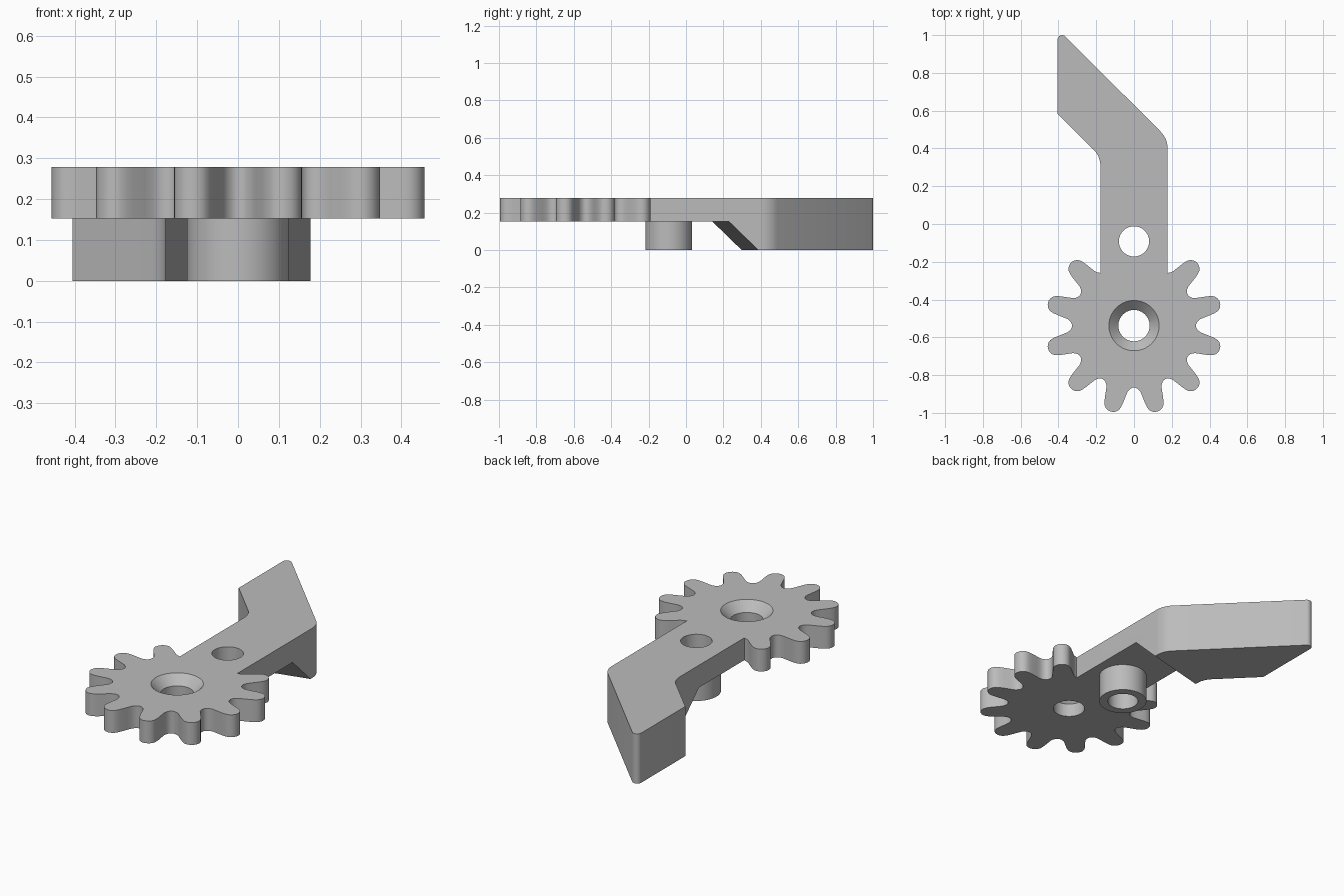
import bpy, bmesh
from math import radians, cos, sin, tan, pi
from mathutils import Vector, Matrix

cube = bpy.data.objects.get("Cube")
if cube:
    bpy.data.objects.remove(cube)

TOP, UNDER = 0.278, 0.153      # plate top and underside heights
GEAR_Y, PIN_Y = -0.538, -0.092
ARM_X = 0.178

grey = bpy.data.materials.new("plain grey")
grey.use_nodes = True
grey.diffuse_color = (0.5, 0.5, 0.5, 1)
grey.node_tree.nodes["Principled BSDF"].inputs["Base Color"].default_value = (0.5, 0.5, 0.5, 1)


def make_object(name, bm):
    bmesh.ops.recalc_face_normals(bm, faces=bm.faces)
    mesh = bpy.data.meshes.new(name)
    bm.to_mesh(mesh)
    bm.free()
    mesh.materials.append(grey)
    obj = bpy.data.objects.new(name, mesh)
    bpy.context.collection.objects.link(obj)
    return obj


def prism(name, outline, z0, z1):
    bm = bmesh.new()
    face = bm.faces.new([bm.verts.new((p[0], p[1], z0)) for p in outline])
    up = bmesh.ops.extrude_face_region(bm, geom=[face])["geom"]
    bmesh.ops.translate(bm, vec=(0, 0, z1 - z0),
                        verts=[v for v in up if isinstance(v, bmesh.types.BMVert)])
    return make_object(name, bm)


def cylinder(name, y, r0, r1, z0, z1):
    bm = bmesh.new()
    bmesh.ops.create_cone(bm, cap_ends=True, segments=64, radius1=r0, radius2=r1, depth=z1 - z0,
                          matrix=Matrix.Translation((0, y, (z0 + z1) / 2)))
    return make_object(name, bm)


def combine(target, tool, operation):
    mod = target.modifiers.new(operation.lower(), 'BOOLEAN')
    mod.operation, mod.solver, mod.object = operation, 'EXACT', tool
    bpy.context.view_layer.objects.active = target
    bpy.ops.object.modifier_apply(modifier=mod.name)
    bpy.data.objects.remove(tool)


def rounded(before, corner, after, radius, steps=8):
    """Points of an arc that rounds one corner of an outline."""
    c = Vector(corner)
    a, b = (Vector(before) - c).normalized(), (Vector(after) - c).normalized()
    half = a.angle(b) / 2
    centre = c + (a + b).normalized() * radius / sin(half)
    start, end = c + a * radius / tan(half) - centre, c + b * radius / tan(half) - centre
    sweep = start.angle_signed(end)
    points = []
    for i in range(steps + 1):
        t = -sweep * i / steps
        points.append(centre + Matrix.Rotation(t, 2) @ start)
    return points


# Gear teeth, clockwise, leaving out the two where the arm joins
half_tooth = [(0.317, 0.085), (0.320, 0.077), (0.327, 0.069), (0.337, 0.062), (0.35, 0.057),
              (0.375, 0.054), (0.41, 0.05), (0.43, 0.0465), (0.447, 0.041), (0.458, 0.033),
              (0.466, 0.022), (0.470, 0.011)]
tooth = half_tooth + [(0.471, 0)] + [(r, -w) for r, w in reversed(half_tooth[1:])]
outline = []
for k in range(10):
    turn = radians(45 - 30 * k)
    for r, w in tooth:
        outline.append(Vector((r * cos(turn) - w * sin(turn),
                               GEAR_Y + r * sin(turn) + w * cos(turn))))
outline = outline[2:-1]

# Bent arm with rounded corners
left_start, right_start = (-ARM_X, -0.263), (ARM_X, -0.263)
inner, heel = (-ARM_X, 0.358), (-0.405, 0.585)
tip, outer = (-0.405, 1.035), (ARM_X, 0.452)
outline.append(Vector(left_start))
outline += rounded(left_start, inner, heel, 0.12)
outline.append(Vector(heel))
outline += rounded(heel, tip, outer, 0.025)
outline += rounded(tip, outer, right_start, 0.125)
outline.append(Vector(right_start))
body = prism("gear_arm", outline, 0, TOP)

# Clear the space under the gear and arm, up to a skewed sloping face
bm = bmesh.new()
bmesh.ops.create_cube(bm, size=1)
for v in bm.verts:
    x, high, back = v.co.x * 2, v.co.z > 0, v.co.y > 0
    z = UNDER if high else -0.1
    y = 0.342 - 1.03 * z + 0.25 * x if back else -1.5
    v.co = (x, y, z)
combine(body, make_object("underside_cutter", bm), 'DIFFERENCE')

# Hollow boss, pivot hole and countersink
combine(body, cylinder("boss", PIN_Y, 0.125, 0.125, 0, UNDER + 0.04), 'UNION')
combine(body, cylinder("boss_hole", PIN_Y, 0.08, 0.08, -0.1, 0.4), 'DIFFERENCE')
combine(body, cylinder("pivot_hole", GEAR_Y, 0.083, 0.083, -0.1, 0.4), 'DIFFERENCE')
combine(body, cylinder("countersink", GEAR_Y, 0.081, 0.133, TOP - 0.052, TOP), 'DIFFERENCE')

# Smooth curved walls, keep sharp edges
bpy.ops.object.select_all(action='DESELECT')
body.select_set(True)
bpy.context.view_layer.objects.active = body
bpy.ops.object.shade_smooth_by_angle(angle=radians(30))
